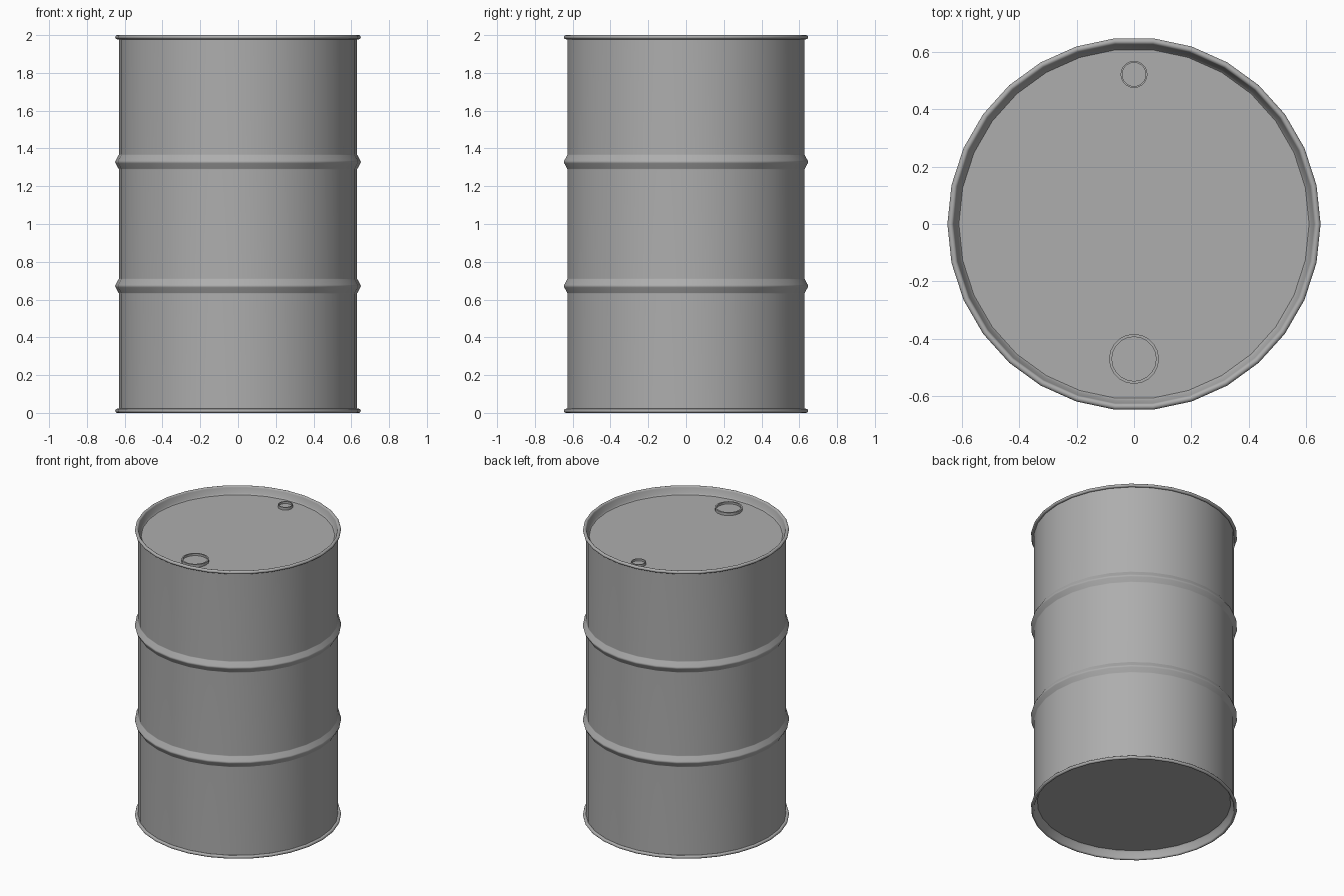
import bpy, bmesh
from math import cos, sin, pi, radians

if "Cube" in bpy.data.objects:
    bpy.data.objects.remove(bpy.data.objects["Cube"])

grey = bpy.data.materials.new("dark_grey")
grey.diffuse_color = (0.42, 0.42, 0.42, 1)
grey.use_nodes = True
grey.node_tree.nodes["Principled BSDF"].inputs["Base Color"].default_value = grey.diffuse_color


def lathe(name, profile, sides, loc=(0, 0, 0)):
    """Revolve (radius, z) points around z and close both ends with a flat cap."""
    bm = bmesh.new()
    rings = []
    for r, z in profile:
        rings.append([bm.verts.new((r * cos(2 * pi * i / sides),
                                    r * sin(2 * pi * i / sides), z))
                      for i in range(sides)])
    for a, b in zip(rings, rings[1:]):
        for i in range(sides):
            j = (i + 1) % sides
            bm.faces.new((a[i], a[j], b[j], b[i]))
    bm.faces.new(rings[0][::-1])
    bm.faces.new(rings[-1])
    bmesh.ops.recalc_face_normals(bm, faces=bm.faces)
    mesh = bpy.data.meshes.new(name)
    bm.to_mesh(mesh)
    bm.free()
    mesh.materials.append(grey)
    obj = bpy.data.objects.new(name, mesh)
    obj.location = loc
    bpy.context.collection.objects.link(obj)
    bpy.ops.object.select_all(action='DESELECT')
    obj.select_set(True)
    bpy.context.view_layer.objects.active = obj
    bpy.ops.object.shade_smooth_by_angle(angle=radians(40))
    # Large faces keep their own normals, so the long walls shade evenly
    mod = obj.modifiers.new("weighted_normals", 'WEIGHTED_NORMAL')
    mod.keep_sharp = True
    return obj


SIDES = 30
BODY = 0.63
DEPTH = 0.052   # recess of the lid and the bottom
BEAD = 0.011    # radius of the rolled rim

# Rolled rim: round bead from the inner wall, under the edge, to the outer wall
rim = [(0.639 + BEAD * cos(radians(a)), BEAD + BEAD * sin(radians(a)))
       for a in [180 + 22.5 * k for k in range(15)]]

# Lower half of the shell with its hoop, mirrored for the upper half
hoop = [(BODY, 0.022), (BODY, 0.632), (0.6325, 0.636), (0.648, 0.664),
        (0.65, 0.669), (0.65, 0.674), (0.648, 0.679), (0.6325, 0.707),
        (BODY, 0.711)]
wall = [(0.61, DEPTH), (0.618, 0.043)]
lower = wall + rim + hoop
upper = [(r, 2 - z) for r, z in reversed(lower)]
lathe("drum_shell", lower + upper, SIDES)

# Filler caps on the lid: raised ring with a sunken centre
for name, y, r, lip in (("large_bung", -0.47, 0.087, 0.01),
                        ("small_bung", 0.521, 0.047, 0.006)):
    lathe(name, [(r, -0.005), (r, 0.019), (r - lip, 0.019), (r - lip, 0.005)],
          20, (0, y, 2 - DEPTH))
